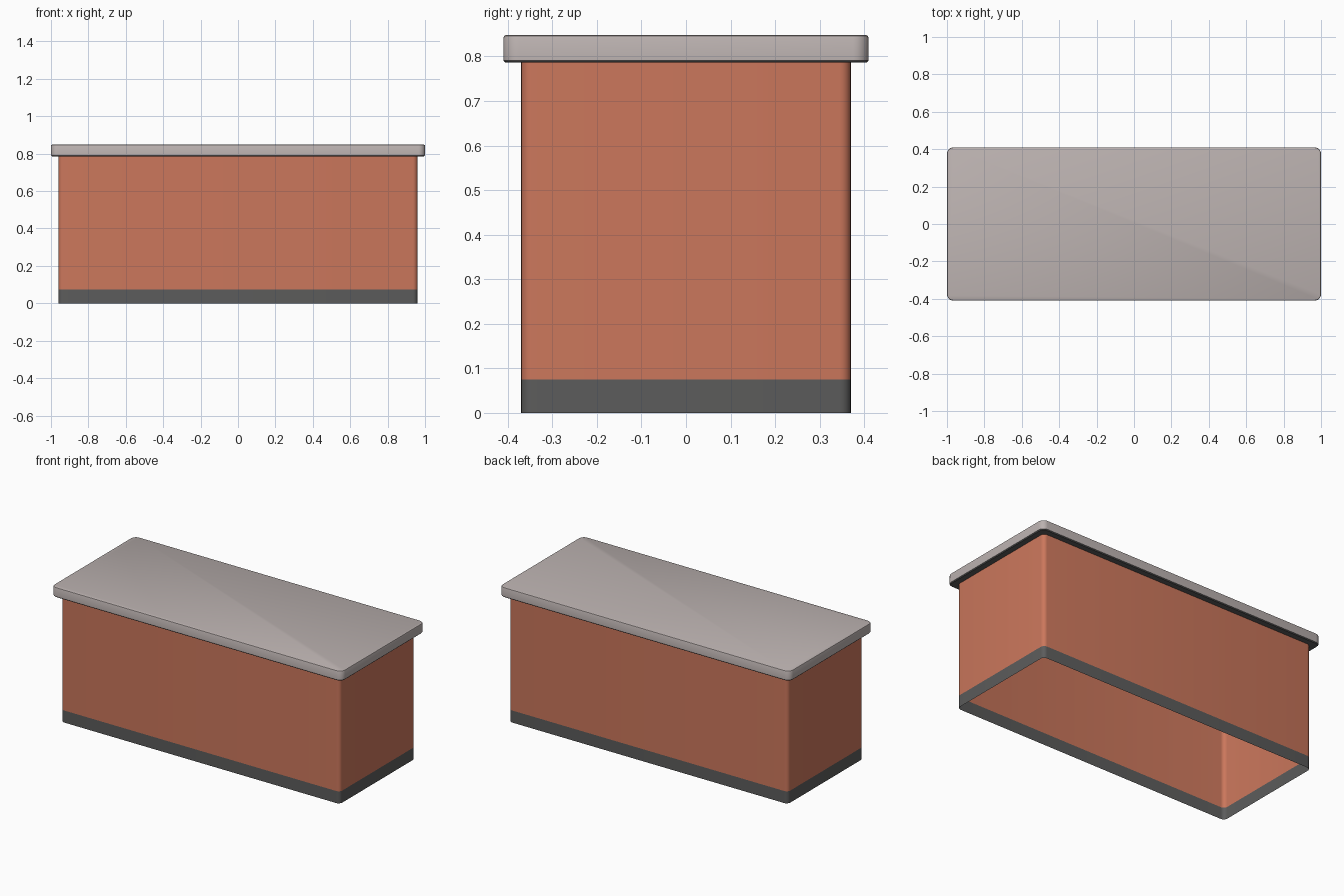
import bpy, bmesh, math

if "Cube" in bpy.data.objects:
    bpy.data.objects.remove(bpy.data.objects["Cube"])


def material(name, rgb):
    m = bpy.data.materials.new(name)
    m.diffuse_color = (*rgb, 1)
    m.use_nodes = True
    m.node_tree.nodes["Principled BSDF"].inputs["Base Color"].default_value = m.diffuse_color
    return m


TERRACOTTA = material("terracotta", (0.60, 0.185, 0.107))
CHARCOAL = material("charcoal", (0.107, 0.107, 0.106))
STONE = material("warm_grey", (0.50, 0.445, 0.435))


def rounded_outline(hx, hy, r, seg=6):
    """Points of a rounded rectangle, counter-clockwise."""
    pts = []
    for k, (sx, sy) in enumerate([(1, 1), (-1, 1), (-1, -1), (1, -1)]):
        for i in range(seg + 1):
            a = math.pi / 2 * (k + i / seg)
            pts.append((sx * (hx - r) + r * math.cos(a), sy * (hy - r) + r * math.sin(a)))
    return pts


def rounded_prism(name, hx, hy, r, levels, mats, caps=False):
    """Skin through rounded rectangles; levels are (height, inset)."""
    bm = bmesh.new()
    rings = [[bm.verts.new((x, y, z)) for x, y in rounded_outline(hx - d, hy - d, r - d)]
             for z, d in levels]
    n = len(rings[0])
    for lo, hi in zip(rings, rings[1:]):
        for i in range(n):
            j = (i + 1) % n
            bm.faces.new((lo[i], lo[j], hi[j], hi[i]))
    if caps:
        bm.faces.new(rings[0][::-1])
        bm.faces.new(rings[-1])
    bm.normal_update()
    if len(mats) > 1:  # second colour on downward faces
        for f in bm.faces:
            f.material_index = 1 if f.normal.z < -0.3 else 0
    me = bpy.data.meshes.new(name)
    bm.to_mesh(me)
    bm.free()
    for m in mats:
        me.materials.append(m)
    ob = bpy.data.objects.new(name, me)
    bpy.context.collection.objects.link(ob)
    bpy.ops.object.select_all(action='DESELECT')
    ob.select_set(True)
    bpy.context.view_layer.objects.active = ob
    bpy.ops.object.shade_smooth_by_angle(angle=math.radians(35))
    return ob


# Open shell: dark plinth and terracotta walls
rounded_prism("plinth", 0.96, 0.37, 0.025, [(0, 0), (0.075, 0)], [CHARCOAL])
rounded_prism("walls", 0.96, 0.37, 0.025, [(0.075, 0), (0.786, 0)], [TERRACOTTA])

# Overhanging worktop with softened edges and dark underside
rounded_prism("worktop", 1.0, 0.41, 0.035,
              [(0.786, 0.005), (0.791, 0), (0.842, 0), (0.846, 0.0018), (0.848, 0.006)],
              [STONE, CHARCOAL], caps=True)
